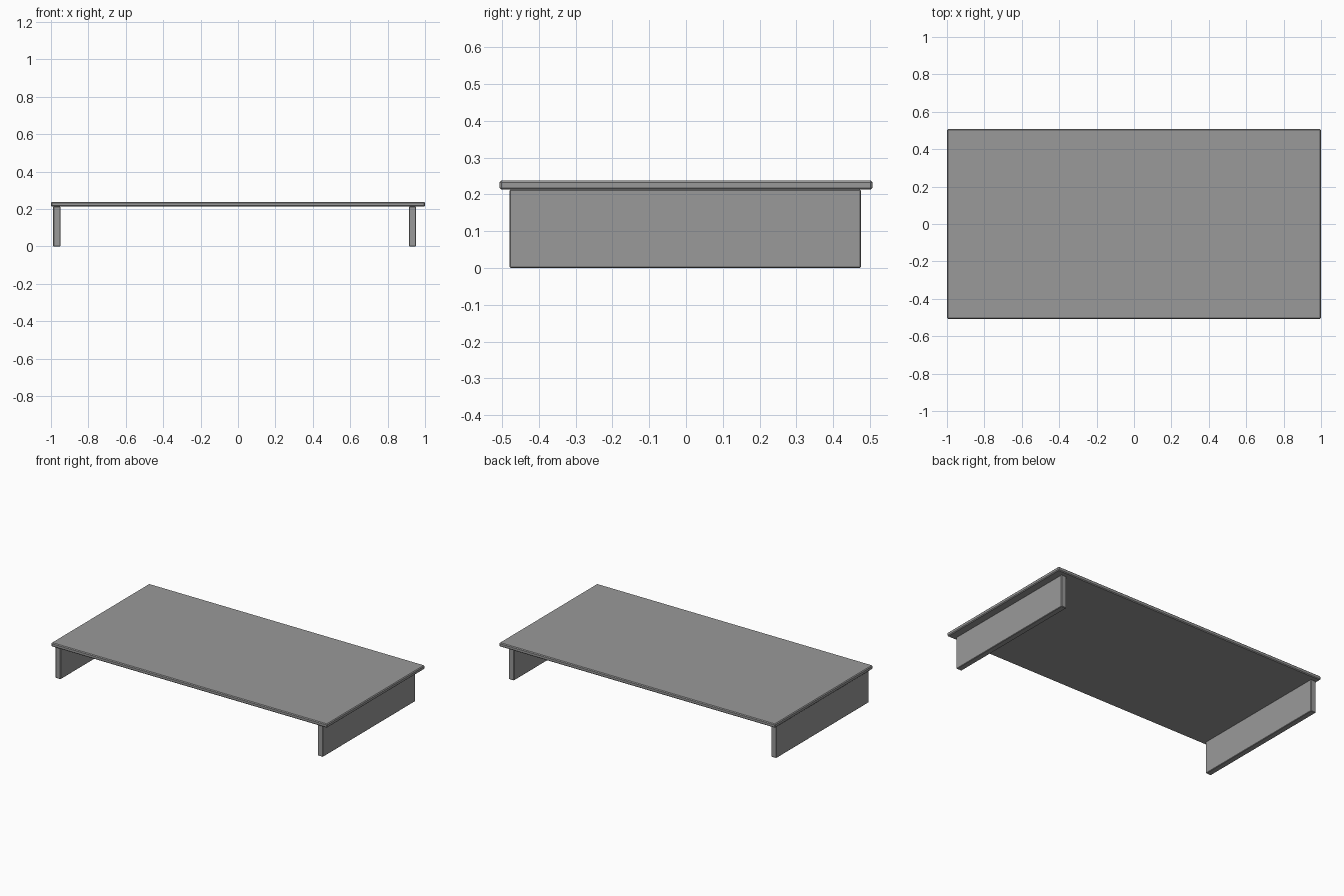
import bpy
from mathutils import Vector

# Remove the default cube
cube = bpy.data.objects.get("Cube")
if cube:
    bpy.data.objects.remove(cube, do_unlink=True)

# Single grey finish
GREY = (0.32, 0.32, 0.32, 1)
grey = bpy.data.materials.new("grey")
grey.use_nodes = True
grey.diffuse_color = GREY
shader = next(n for n in grey.node_tree.nodes if n.type == "BSDF_PRINCIPLED")
shader.inputs["Base Color"].default_value = GREY


def board(name, low, high, bevel):
    """Flat board between two corners with chamfered edges."""
    low, high = Vector(low), Vector(high)
    bpy.ops.mesh.primitive_cube_add(size=1, location=(low + high) / 2)
    obj = bpy.context.object
    obj.name = name
    obj.scale = high - low
    bpy.ops.object.transform_apply(location=False, rotation=False, scale=True)
    mod = obj.modifiers.new("edge_chamfer", "BEVEL")
    mod.width = bevel
    mod.segments = 1
    obj.data.materials.append(grey)
    return obj


TOP, UNDERSIDE = 0.238, 0.213

# Table top
board("table_top", (-1, -0.507, UNDERSIDE), (1, 0.507, TOP), 0.005)

# Panel legs, the left one set further in
for name, x0, x1 in (("right_leg", -0.988, -0.95), ("left_leg", 0.914, 0.952)):
    board(name, (x0, -0.48, 0), (x1, 0.476, UNDERSIDE), 0.003)
